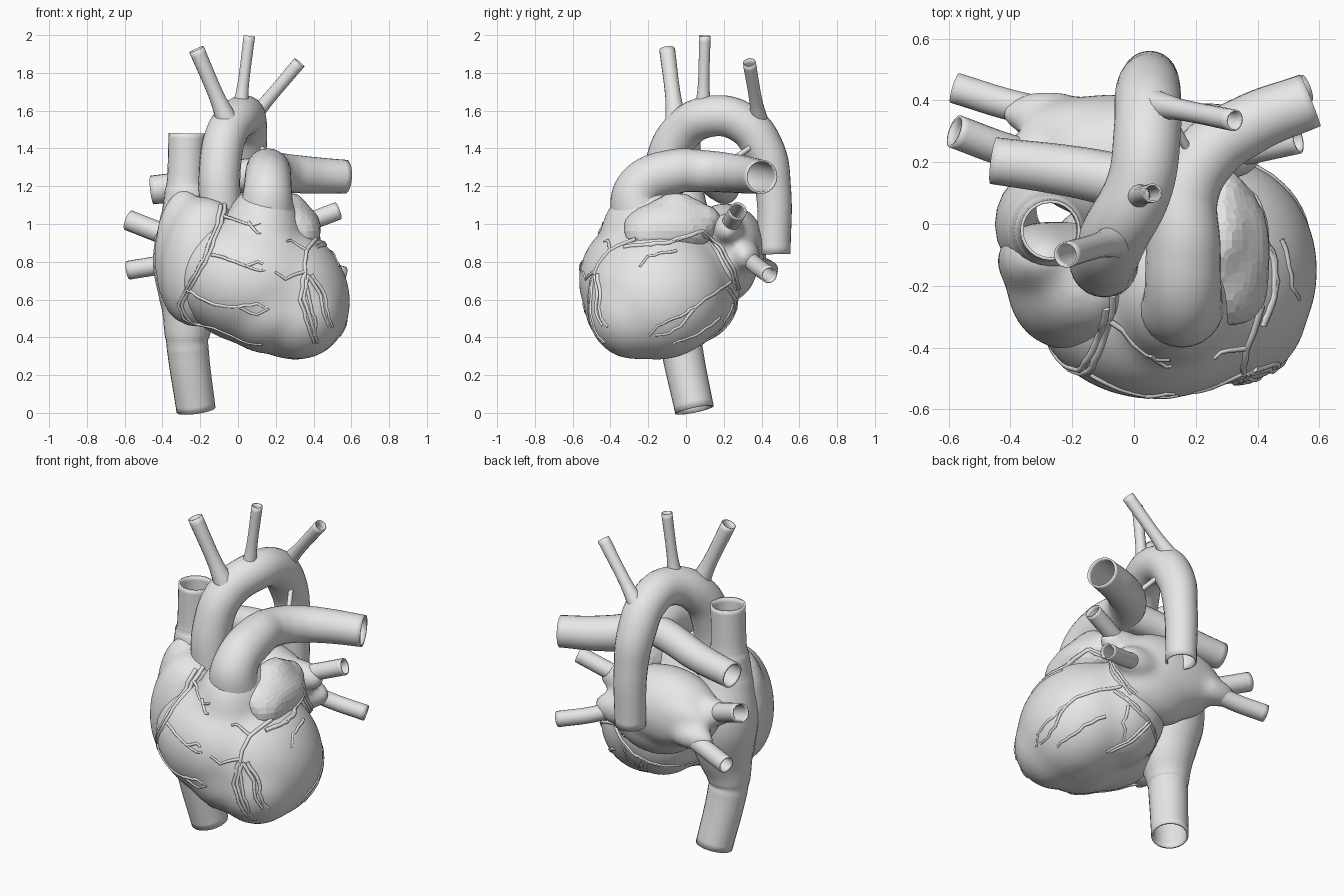
import bpy
import bmesh
import math
import random
from mathutils import Vector, Matrix, Euler
from mathutils.bvhtree import BVHTree

random.seed(4)
if "Cube" in bpy.data.objects:
    bpy.data.objects.remove(bpy.data.objects["Cube"], do_unlink=True)

# One plain grey for the whole model
grey = bpy.data.materials.new("plain_grey")
grey.use_nodes = True
colour = (0.8, 0.8, 0.8, 1)
grey.diffuse_color = colour
grey.node_tree.nodes["Principled BSDF"].inputs["Base Color"].default_value = colour


def link(name, data):
    obj = bpy.data.objects.new(name, data)
    bpy.context.scene.collection.objects.link(obj)
    return obj


def baked(obj, smooth=True):
    """Replace an object by a plain mesh with its modifiers or bevel applied."""
    bpy.context.view_layer.update()
    graph = bpy.context.evaluated_depsgraph_get()
    mesh = bpy.data.meshes.new_from_object(obj.evaluated_get(graph))
    name = obj.name
    bpy.data.objects.remove(obj, do_unlink=True)
    mesh.materials.clear()
    mesh.materials.append(grey)
    for face in mesh.polygons:
        face.use_smooth = smooth
    return link(name, mesh)


def organ(name, lobes, voxel=0.02, rounds=30, smooth=True):
    """Fuse ellipsoids (centre, radii, tilt in degrees about y) into one soft body."""
    bm = bmesh.new()
    for centre, radii, tilt in lobes:
        matrix = (Matrix.Translation(centre)
                  @ Euler((0, math.radians(tilt), 0)).to_matrix().to_4x4()
                  @ Matrix.Diagonal((*radii, 1)))
        bmesh.ops.create_icosphere(bm, subdivisions=4, radius=1, matrix=matrix)
    mesh = bpy.data.meshes.new(name)
    bm.to_mesh(mesh)
    bm.free()
    obj = link(name, mesh)
    remesh = obj.modifiers.new("fuse", "REMESH")
    remesh.mode = "VOXEL"
    remesh.voxel_size = voxel
    soften = obj.modifiers.new("soften", "SMOOTH")
    soften.iterations = rounds
    return baked(obj, smooth)


def tube(name, points, wall=0.01, sides=6):
    """Hollow open vessel through points given as x, y, z, radius."""
    curve = bpy.data.curves.new(name, "CURVE")
    curve.dimensions = "3D"
    curve.bevel_depth = 1
    curve.bevel_resolution = sides
    curve.resolution_u = 10
    spline = curve.splines.new("BEZIER")
    spline.radius_interpolation = "CARDINAL"
    spline.bezier_points.add(len(points) - 1)
    for knot, (x, y, z, radius) in zip(spline.bezier_points, points):
        knot.co = (x, y, z)
        knot.radius = radius
    for knot in spline.bezier_points:
        knot.handle_left_type = knot.handle_right_type = "AUTO"
    obj = baked(link(name, curve))
    bm = bmesh.new()
    bm.from_mesh(obj.data)
    bmesh.ops.recalc_face_normals(bm, faces=bm.faces)
    bm.to_mesh(obj.data)
    bm.free()
    shell = obj.modifiers.new("wall", "SOLIDIFY")
    shell.thickness = wall
    shell.offset = -1
    bpy.ops.object.select_all(action="DESELECT")
    obj.select_set(True)
    bpy.context.view_layer.objects.active = obj
    bpy.ops.object.shade_smooth_by_angle(angle=math.radians(40))


# Chambers
ventricles = organ("ventricles", [
    ((0.25, -0.15, 0.645), (0.325, 0.375, 0.385), -35),
    ((0.325, -0.27, 0.53), (0.24, 0.25, 0.25), 0),
    ((0.17, -0.25, 0.56), (0.28, 0.29, 0.25), 0),
    ((0.07, -0.22, 0.7), (0.41, 0.35, 0.34), 12),
    ((0.13, -0.21, 0.9), (0.22, 0.25, 0.31), 0),
    ((0.14, 0.02, 0.67), (0.27, 0.27, 0.31), 0)])
right_atrium = organ("right_atrium_front", [
    ((-0.21, -0.2, 0.8), (0.2, 0.21, 0.35), 6),
    ((-0.285, -0.12, 0.83), (0.16, 0.13, 0.36), 0),
    ((-0.15, -0.2, 0.98), (0.12, 0.16, 0.16), 20)])
left_atrium = organ("left_atrium", [
    ((-0.02, 0.21, 0.88), (0.34, 0.21, 0.23), 0),
    ((-0.06, 0.31, 0.87), (0.31, 0.11, 0.17), 0),
    ((0.05, 0.2, 0.79), (0.28, 0.18, 0.21), 0),
    ((-0.28, 0.355, 0.82), (0.15, 0.075, 0.075), 0),
    ((-0.3, 0.22, 0.93), (0.16, 0.08, 0.085), 0),
    ((0.25, 0.22, 0.97), (0.17, 0.085, 0.09), 0),
    ((0.24, 0.31, 0.83), (0.15, 0.085, 0.09), 0)], rounds=12)
left_auricle = organ("left_auricle", [
    ((0.29, -0.09, 0.98), (0.155, 0.25, 0.14), 15),
    ((0.27, -0.05, 1.06), (0.1, 0.15, 0.11), 20),
    ((0.34, -0.18, 0.95), (0.1, 0.15, 0.12), 0),
    ((0.27, 0.08, 1.02), (0.1, 0.11, 0.09), 0)], voxel=0.035, rounds=3, smooth=False)

# Great vessels
tube("vena_cava", [
    (-0.27, -0.02, 1.48, 0.098), (-0.275, -0.02, 1.24, 0.1), (-0.275, -0.02, 1.19, 0.112),
    (-0.262, -0.02, 1.05, 0.15), (-0.25, 0, 0.82, 0.2), (-0.25, -0.02, 0.58, 0.165),
    (-0.27, -0.03, 0.4, 0.117), (-0.265, -0.02, 0.33, 0.11),
    (-0.222, 0.045, 0.015, 0.104)], sides=10)
tube("aorta", [
    (-0.09, -0.13, 1.0, 0.11), (-0.095, -0.11, 1.3, 0.11), (-0.06, -0.03, 1.48, 0.11),
    (0.02, 0.13, 1.57, 0.109), (0.043, 0.3, 1.535, 0.109), (0.045, 0.415, 1.39, 0.107),
    (0.05, 0.46, 1.2, 0.095), (0.05, 0.467, 0.84, 0.087)], sides=10)
tube("left_pulmonary_artery", [
    (0.15, -0.25, 1.03, 0.15), (0.157, -0.25, 1.18, 0.128), (0.16, -0.07, 1.275, 0.12),
    (0.165, 0.1, 1.28, 0.11), (0.24, 0.23, 1.27, 0.104), (0.37, 0.32, 1.26, 0.098),
    (0.57, 0.4, 1.25, 0.09)], sides=10)
tube("right_pulmonary_artery", [
    (0.15, 0.1, 1.27, 0.09), (0, 0.13, 1.25, 0.088), (-0.2, 0.17, 1.21, 0.083),
    (-0.455, 0.205, 1.18, 0.076)], sides=8)
tube("arch_ligament", [(0.11, 0.36, 1.42, 0.014), (0.18, 0.23, 1.33, 0.014)], wall=0.004)

# Arch branches, each flared at its root
for name, root, tip, radius in [
        ("right_arch_branch", (-0.05, -0.05, 1.53), (-0.22, -0.1, 1.925), 0.042),
        ("middle_arch_branch", (0.01, 0.09, 1.6), (0.06, 0.1, 1.995), 0.031),
        ("left_arch_branch", (0.05, 0.39, 1.53), (0.325, 0.335, 1.855), 0.035)]:
    middle = Vector(root).lerp(Vector(tip), 0.35)
    tube(name, [(*root, radius * 1.4), (*middle, radius), (*tip, radius)], wall=0.006)

# Lung veins
for name, root, middle, tip, radius in [
        ("upper_right_vein", (-0.25, 0.2, 0.9), (-0.4, 0.235, 0.95), (-0.58, 0.3, 1.02), 0.055),
        ("lower_right_vein", (-0.22, 0.35, 0.83), (-0.38, 0.38, 0.79), (-0.58, 0.44, 0.755), 0.05),
        ("upper_left_vein", (0.2, 0.2, 0.95), (0.37, 0.24, 1.01), (0.53, 0.275, 1.07), 0.048),
        ("lower_left_vein", (0.2, 0.29, 0.86), (0.35, 0.36, 0.79), (0.56, 0.44, 0.73), 0.045)]:
    tube(name, [(*p, radius) for p in (root, middle, tip)], wall=0.008)

# Surface vessels: flat paths cast onto the chambers
trees = [BVHTree.FromPolygons([v.co for v in o.data.vertices],
                              [p.vertices for p in o.data.polygons])
         for o in (ventricles, right_atrium, left_atrium, left_auricle)]
CASTS = {
    "front": (lambda a, b: Vector((a, -2, b)), Vector((0, 1, 0))),
    "left": (lambda a, b: Vector((2, a, b)), Vector((-1, 0, 0))),
    "back": (lambda a, b: Vector((a, 2, b)), Vector((0, -1, 0)))}


def cast(side, a, b):
    place, ray = CASTS[side]
    hits = [t.ray_cast(place(a, b), ray) for t in trees]
    hits = [h for h in hits if h[0] is not None]
    return min(hits, key=lambda h: h[3])[0] if hits else None


def surface_vessels(name, side, paths, radius, shifts=(0,)):
    curve = bpy.data.curves.new(name, "CURVE")
    curve.dimensions = "3D"
    curve.bevel_depth = radius
    curve.bevel_resolution = 1
    curve.use_fill_caps = True
    for path in paths:
        for shift in shifts:
            track = []
            for start, end in zip(path, path[1:]):
                start, end = Vector(start), Vector(end)
                steps = max(2, int((end - start).length / 0.03))
                for i in range(steps):
                    flat = start.lerp(end, i / steps)
                    hit = cast(side, flat.x + shift + random.uniform(-1, 1) * 0.004,
                               flat.y + random.uniform(-1, 1) * 0.004)
                    if hit and (not track or (hit - track[-1]).length < 0.12):
                        track.append(hit)
            if len(track) < 2:
                continue
            spline = curve.splines.new("POLY")
            spline.points.add(len(track) - 1)
            for i, (point, hit) in enumerate(zip(spline.points, track)):
                point.co = (*hit, 1)
                point.radius = 1 - 0.4 * i / len(track)
    baked(link(name, curve))


pair = (-0.01, 0.01)
surface_vessels("right_groove_vessels", "front", [
    [(-0.08, 1.1), (-0.1, 1), (-0.17, 0.82), (-0.25, 0.68), (-0.31, 0.57),
     (-0.28, 0.5), (-0.15, 0.42), (0.05, 0.36)]], 0.013, pair)
surface_vessels("front_branches", "front", [
    [(-0.08, 1.04), (0, 1.02), (0.08, 0.99), (0.16, 1.03)],
    [(0.05, 1.01), (0.1, 0.95), (0.14, 0.95)],
    [(-0.14, 0.84), (-0.02, 0.8), (0.08, 0.76), (0.17, 0.75)],
    [(0.04, 0.78), (0.1, 0.8), (0.17, 0.78)],
    [(-0.27, 0.65), (-0.12, 0.57), (0, 0.56), (0.1, 0.52), (0.2, 0.57)],
    [(0, 0.56), (0.1, 0.58), (0.17, 0.54)],
    [(-0.25, 0.48), (-0.1, 0.44), (0.02, 0.38), (0.16, 0.35)],
    [(0.35, 0.75), (0.25, 0.71), (0.17, 0.76)],
    [(0.36, 0.86), (0.28, 0.91), (0.24, 0.9)]], 0.01)
surface_vessels("apex_vessels", "front", [
    [(0.42, 0.92), (0.37, 0.86), (0.36, 0.72), (0.39, 0.6), (0.42, 0.47), (0.4, 0.36)],
    [(0.36, 0.73), (0.34, 0.6), (0.37, 0.5), (0.42, 0.34)],
    [(0.38, 0.73), (0.45, 0.62), (0.47, 0.5), (0.51, 0.42)]], 0.012, pair)
surface_vessels("left_groove_vessels", "left", [
    [(-0.32, 0.88), (-0.1, 0.9), (0.08, 0.96), (0.17, 0.89), (0.25, 0.75), (0.28, 0.62)]],
    0.012, pair)
surface_vessels("left_branches", "left", [
    [(0.24, 0.69), (0.1, 0.6), (0, 0.53), (-0.15, 0.46), (-0.22, 0.38)],
    [(0.05, 0.56), (-0.03, 0.46), (-0.12, 0.41), (-0.2, 0.42)],
    [(0.18, 0.5), (0.05, 0.41), (-0.1, 0.36)],
    [(0.25, 0.58), (0.18, 0.43), (0.06, 0.35)],
    [(-0.05, 0.86), (-0.2, 0.83), (-0.27, 0.75)]], 0.01)
surface_vessels("rear_groove_vessels", "back", [
    [(0.32, 0.66), (0.18, 0.56), (0.02, 0.5), (-0.1, 0.48)],
    [(0.1, 0.53), (0.17, 0.42), (0.28, 0.34)]], 0.01, pair)
